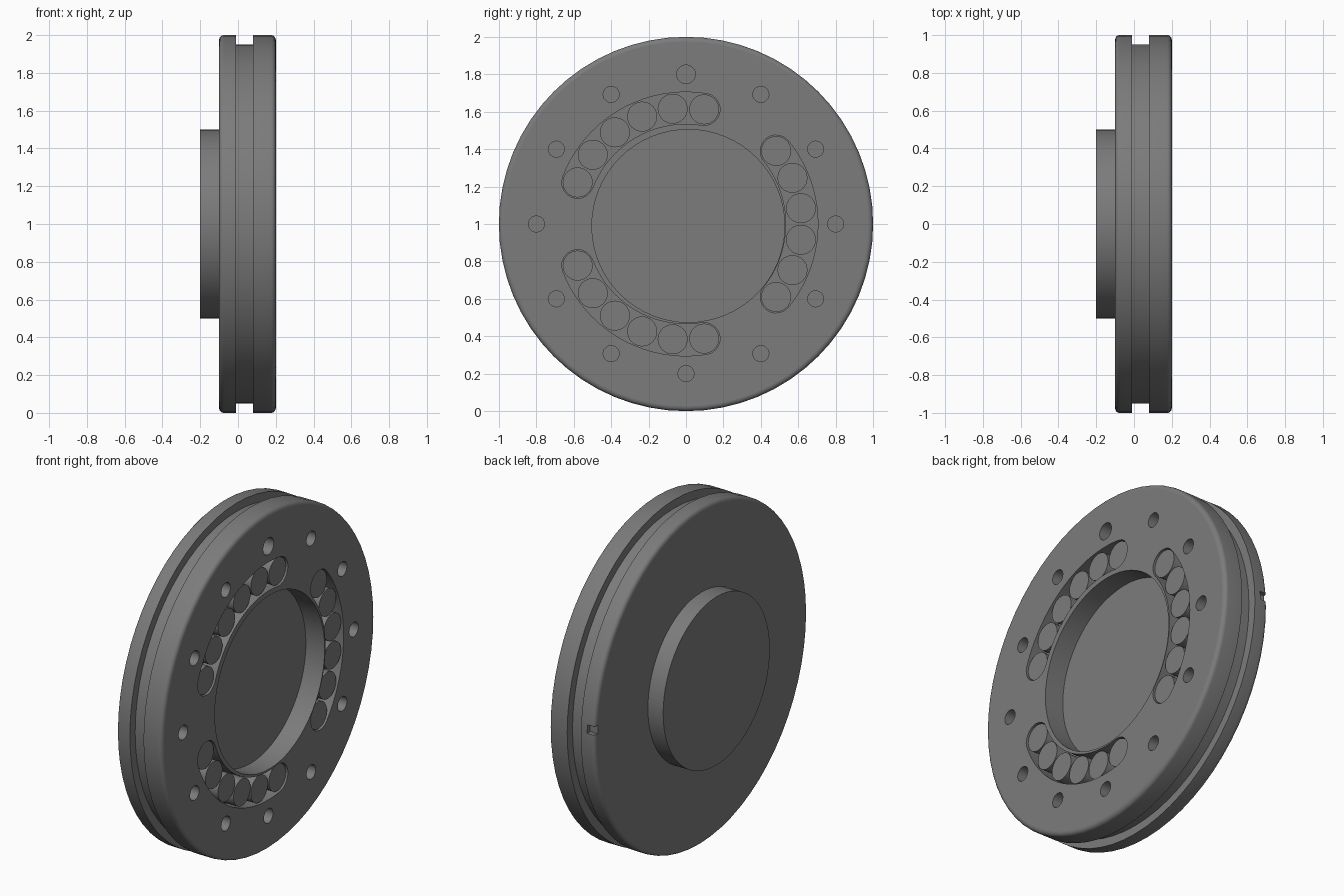
import bpy, bmesh
from math import sin, cos, pi, radians

if "Cube" in bpy.data.objects:
    bpy.data.objects.remove(bpy.data.objects["Cube"])

CZ = 1.0  # height of the disc axis (axis runs along x)
STEEL = bpy.data.materials.new("dark_steel")
STEEL.diffuse_color = (0.2, 0.2, 0.2, 1)
STEEL.use_nodes = True
STEEL.node_tree.nodes["Principled BSDF"].inputs["Base Color"].default_value = STEEL.diffuse_color


def finish(name, bm):
    bmesh.ops.recalc_face_normals(bm, faces=bm.faces)
    me = bpy.data.meshes.new(name)
    bm.to_mesh(me)
    bm.free()
    me.materials.append(STEEL)
    ob = bpy.data.objects.new(name, me)
    bpy.context.collection.objects.link(ob)
    return ob


def add_prism(bm, pts, x0, x1):
    """Extrude a (y, z) outline along x."""
    a = [bm.verts.new((x0, y, CZ + z)) for y, z in pts]
    b = [bm.verts.new((x1, y, CZ + z)) for y, z in pts]
    bm.faces.new(a)
    bm.faces.new(b[::-1])
    n = len(pts)
    for i in range(n):
        bm.faces.new((a[i], a[(i + 1) % n], b[(i + 1) % n], b[i]))


def arc(cy, cz, r, a0, a1, n):
    return [(cy + r * cos(a0 + (a1 - a0) * i / n), cz + r * sin(a0 + (a1 - a0) * i / n))
            for i in range(n + 1)]


def circle(cy, cz, r, n):
    return arc(cy, cz, r, 0, 2 * pi, n)[:-1]


def slot(mid, half, r, w):
    """Curved slot outline with round ends."""
    a0, a1 = mid - half, mid + half
    return (arc(0, 0, r + w, a0, a1, 20)
            + arc(r * cos(a1), r * sin(a1), w, a1, a1 + pi, 10)[1:-1]
            + arc(0, 0, r - w, a1, a0, 20)
            + arc(r * cos(a0), r * sin(a0), w, a0 + pi, a0 + 2 * pi, 10)[1:-1])


def smooth(ob):
    bpy.ops.object.select_all(action='DESELECT')
    ob.select_set(True)
    bpy.context.view_layer.objects.active = ob
    bpy.ops.object.shade_smooth_by_angle(angle=radians(35))
    for p in ob.data.polygons:  # keep the end faces flat
        if abs(p.normal.x) > 0.999:
            p.use_smooth = False


# Grooved disc with rounded rims, turned around x
R = 0.025
profile = (arc(-0.1 + R, 1 - R, R, pi, pi / 2, 5)
           + [(-0.01, 1.0), (-0.01, 0.95), (0.08, 0.95), (0.08, 1.0)]
           + arc(0.2 - R, 1 - R, R, pi / 2, 0, 5))
N = 64
bm = bmesh.new()
rings = [[bm.verts.new((x, y, CZ + z)) for y, z in circle(0, 0, r, N)] for x, r in profile]
for p, q in zip(rings, rings[1:]):
    for i in range(N):
        bm.faces.new((p[i], p[(i + 1) % N], q[(i + 1) % N], q[i]))
bm.faces.new(rings[0])
bm.faces.new(rings[-1])
disc = finish("grooved_disc", bm)

# Cutters: centre recess, curved slots, bolt holes, rim notch
cut = bmesh.new()
add_prism(cut, circle(0.012, -0.01, 0.515, 64), 0.077, 0.3)
for k in range(3):
    add_prism(cut, slot(k * 2 * pi / 3, radians(39), 0.62, 0.085), 0.1, 0.3)
for k in range(12):
    a = pi / 2 + k * pi / 6
    add_prism(cut, circle(0.8 * cos(a), 0.8 * sin(a), 0.05 if k == 0 else 0.043, 20), 0.1, 0.3)
add_prism(cut, [(0.97, 0.03), (1.1, 0.03), (1.1, 0.08), (0.97, 0.08)], -0.12, -0.05)
cutter = finish("cutter", cut)
cutter.hide_render = True
mod = disc.modifiers.new("cuts", 'BOOLEAN')
mod.operation = 'DIFFERENCE'
mod.solver = 'EXACT'
mod.object = cutter
dg = bpy.context.evaluated_depsgraph_get()
mesh = bpy.data.meshes.new_from_object(disc.evaluated_get(dg))
disc.modifiers.clear()
disc.data = mesh
bpy.data.objects.remove(cutter)
smooth(disc)

# Centre hub, protruding at the back
bm = bmesh.new()
add_prism(bm, circle(0, 0, 0.5, 64), -0.2, 0.08)
smooth(finish("centre_hub", bm))

# Rollers, six in each slot
bm = bmesh.new()
for k in range(3):
    for j in range(6):
        a = k * 2 * pi / 3 + radians(39) * (j / 2.5 - 1)
        add_prism(bm, circle(0.62 * cos(a), 0.62 * sin(a), 0.08, 32), 0.09, 0.19)
smooth(finish("slot_rollers", bm))
